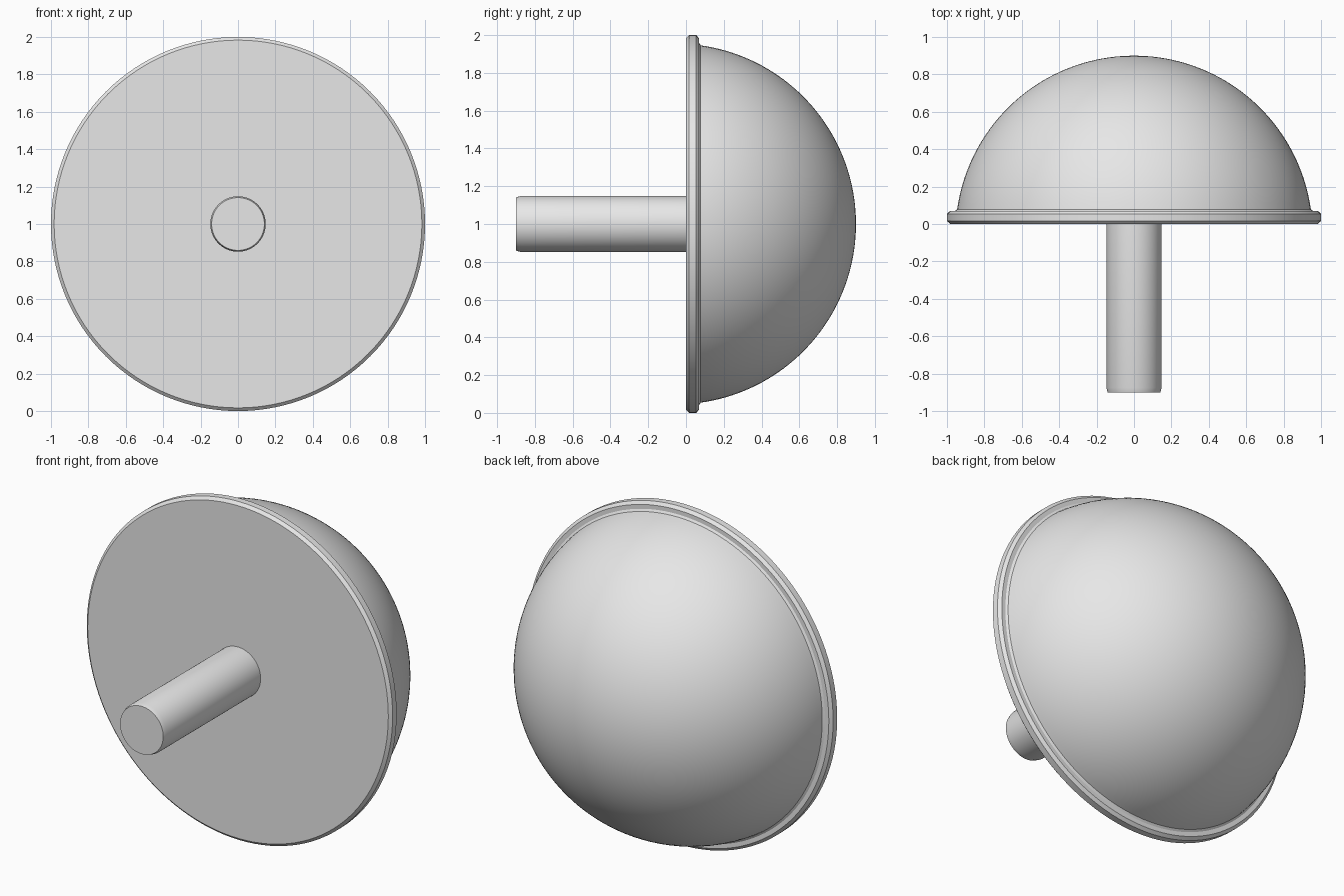
import bpy, bmesh, math

if "Cube" in bpy.data.objects:
    bpy.data.objects.remove(bpy.data.objects["Cube"])

SEGMENTS = 128
CENTRE_Z = 1.0

grey = bpy.data.materials.new("light grey")
grey.diffuse_color = (0.8, 0.8, 0.8, 1)
grey.use_nodes = True
grey.node_tree.nodes["Principled BSDF"].inputs["Base Color"].default_value = grey.diffuse_color


def lathe(name, profile):
    """Spin (radius, y) points round the horizontal y axis."""
    bm = bmesh.new()
    rings = []
    for r, y in profile:
        if r < 1e-6:
            rings.append([bm.verts.new((0, y, CENTRE_Z))])
            continue
        ring = []
        for i in range(SEGMENTS):
            a = 2 * math.pi * i / SEGMENTS
            ring.append(bm.verts.new((r * math.cos(a), y, CENTRE_Z + r * math.sin(a))))
        rings.append(ring)
    for a, b in zip(rings, rings[1:]):
        for i in range(SEGMENTS):
            j = (i + 1) % SEGMENTS
            if len(a) == 1:
                bm.faces.new((a[0], b[i], b[j]))
            elif len(b) == 1:
                bm.faces.new((a[i], b[0], a[j]))
            else:
                bm.faces.new((a[i], b[i], b[j], a[j]))
    bmesh.ops.recalc_face_normals(bm, faces=bm.faces)
    mesh = bpy.data.meshes.new(name)
    bm.to_mesh(mesh)
    bm.free()
    mesh.materials.append(grey)
    obj = bpy.data.objects.new(name, mesh)
    bpy.context.collection.objects.link(obj)
    bpy.ops.object.select_all(action='DESELECT')
    obj.select_set(True)
    bpy.context.view_layer.objects.active = obj
    bpy.ops.object.shade_smooth_by_angle(angle=math.radians(25))
    return obj


# Round base plate with bevelled rim, running into the dome behind it
DOME_R, DOME_Y, STEPS = 0.955, -0.055, 40
start = math.asin((0.078 - DOME_Y) / DOME_R)
dome = []
for k in range(STEPS + 1):
    t = start + (math.pi / 2 - start) * k / STEPS
    dome.append((DOME_R * math.cos(t), DOME_Y + DOME_R * math.sin(t)))
dome[-1] = (0, DOME_Y + DOME_R)
rim = [(0, 0), (0.983, 0), (1.0, 0.016), (1.0, 0.054), (0.983, 0.07), (0.958, 0.07)]
lathe("domed_cap", rim + dome)

# Stem projecting from the middle of the plate
lathe("stem", [(0, -0.9), (0.141, -0.9), (0.148, -0.875), (0.148, 0.01), (0, 0.01)])
